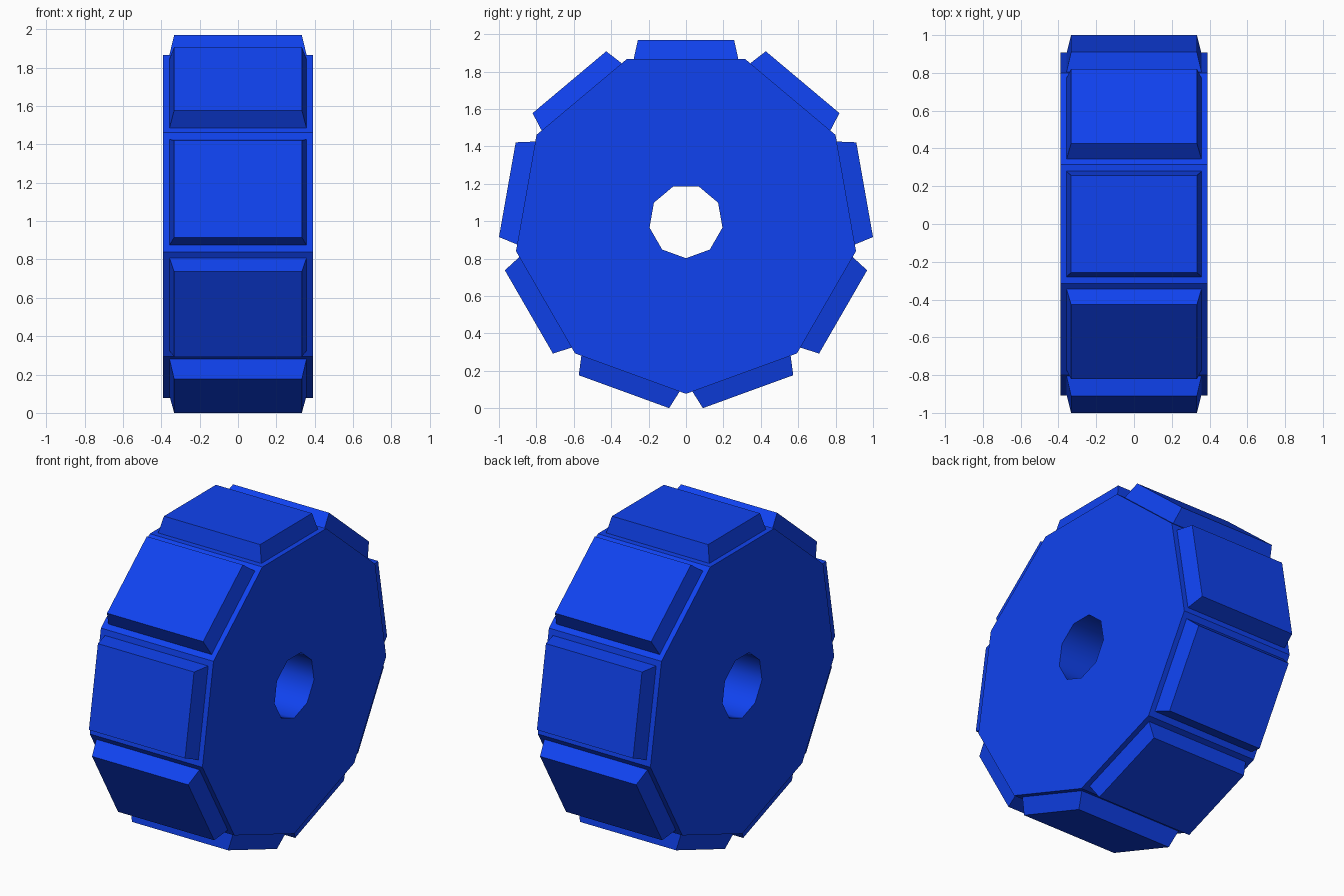
import bpy, bmesh
from math import sin, cos, pi, radians
from mathutils import Matrix, Vector

if "Cube" in bpy.data.objects:
    bpy.data.objects.remove(bpy.data.objects["Cube"])

N = 9                      # sides of the wheel
CZ = 1.0                   # axle height
R, HOLE = 0.923, 0.198     # outer and bore corner radius
HALF_W = 0.39              # half width along x
APOTHEM = R * cos(pi / N)

blue = bpy.data.materials.new("blue")
blue.diffuse_color = (0.005, 0.055, 0.87, 1)
blue.use_nodes = True
blue.node_tree.nodes["Principled BSDF"].inputs["Base Color"].default_value = blue.diffuse_color


def finish(name, bm):
    bmesh.ops.recalc_face_normals(bm, faces=bm.faces)
    me = bpy.data.meshes.new(name)
    bm.to_mesh(me)
    bm.free()
    me.materials.append(blue)
    ob = bpy.data.objects.new(name, me)
    bpy.context.collection.objects.link(ob)
    return ob


# Wheel body: nine-sided ring with a corner at the bottom
bm = bmesh.new()


def ring(x, r):
    angles = [-pi / 2 + 2 * pi * i / N for i in range(N)]
    return [bm.verts.new((x, r * cos(a), CZ + r * sin(a))) for a in angles]


loops = [ring(-HALF_W, R), ring(HALF_W, R), ring(HALF_W, HOLE), ring(-HALF_W, HOLE)]
for k in range(4):
    a, b = loops[k], loops[(k + 1) % 4]
    for i in range(N):
        j = (i + 1) % N
        f = bm.faces.new((a[i], a[j], b[j], b[i]))
        f.smooth = k == 2          # only the bore is smooth
finish("wheel_body", bm)

# Tread blocks: one tapered pad centred on each side
for i in range(N):
    bm = bmesh.new()
    low, high = [
        [bm.verts.new((sx * hx, sy * hy, z)) for sx, sy in ((-1, -1), (1, -1), (1, 1), (-1, 1))]
        for hx, hy, z in ((0.358, 0.28, APOTHEM - 0.002), (0.333, 0.257, 0.97))
    ]
    bm.faces.new(low)
    bm.faces.new(high)
    for a in range(4):
        b = (a + 1) % 4
        bm.faces.new((low[a], low[b], high[b], high[a]))
    turn = Matrix.Translation(Vector((0, 0, CZ))) @ Matrix.Rotation(radians(40 * i), 4, 'X')
    bm.transform(turn)
    finish(f"tread_block_{i + 1}", bm)
